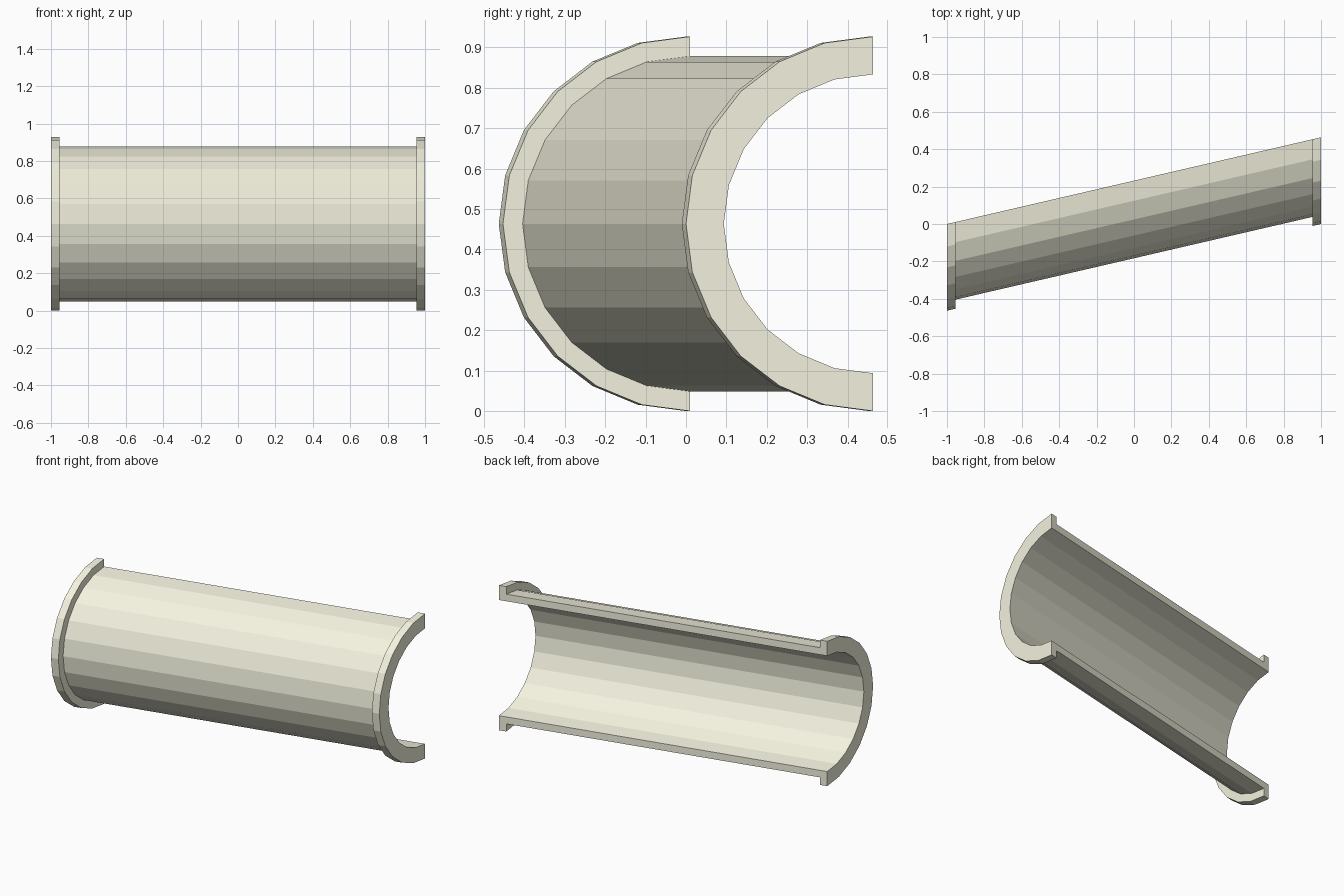
import bpy, bmesh
from math import sin, cos, pi

if "Cube" in bpy.data.objects:
    bpy.data.objects.remove(bpy.data.objects["Cube"])

SEGMENTS = 12                  # facets over the half circle
R_FLANGE, R_PIPE, R_BORE = 0.4635, 0.415, 0.37
HALF, LIP = 1.0, 0.955         # pipe end and inner side of the end flange
SHEAR = R_FLANGE / 2           # sideways drift in y per unit of x

# Wall profile (x, radius): bore, end flanges and pipe body
profile = [(-HALF, R_BORE), (-HALF, R_FLANGE), (-LIP, R_FLANGE), (-LIP, R_PIPE),
           (LIP, R_PIPE), (LIP, R_FLANGE), (HALF, R_FLANGE), (HALF, R_BORE)]

# Sweep the profile round half a turn, skewed along the length
bm = bmesh.new()
rings = []
for i in range(SEGMENTS + 1):
    a = pi * i / SEGMENTS
    rings.append([bm.verts.new((x, SHEAR * (x + HALF) - r * sin(a), R_FLANGE + r * cos(a)))
                  for x, r in profile])

n = len(profile)
for a, b in zip(rings, rings[1:]):
    for j in range(n):
        k = (j + 1) % n
        bm.faces.new((a[j], a[k], b[k], b[j]))

# Flat cut faces along both long edges
bm.faces.new(rings[0])
bm.faces.new(rings[-1])
bmesh.ops.recalc_face_normals(bm, faces=bm.faces)

mesh = bpy.data.meshes.new("half_pipe")
bm.to_mesh(mesh)
bm.free()
pipe = bpy.data.objects.new("half_pipe", mesh)
bpy.context.collection.objects.link(pipe)

# Cream finish
cream = bpy.data.materials.new("cream")
cream.diffuse_color = (0.9, 0.89, 0.74, 1)
cream.use_nodes = True
cream.node_tree.nodes["Principled BSDF"].inputs["Base Color"].default_value = cream.diffuse_color
mesh.materials.append(cream)
